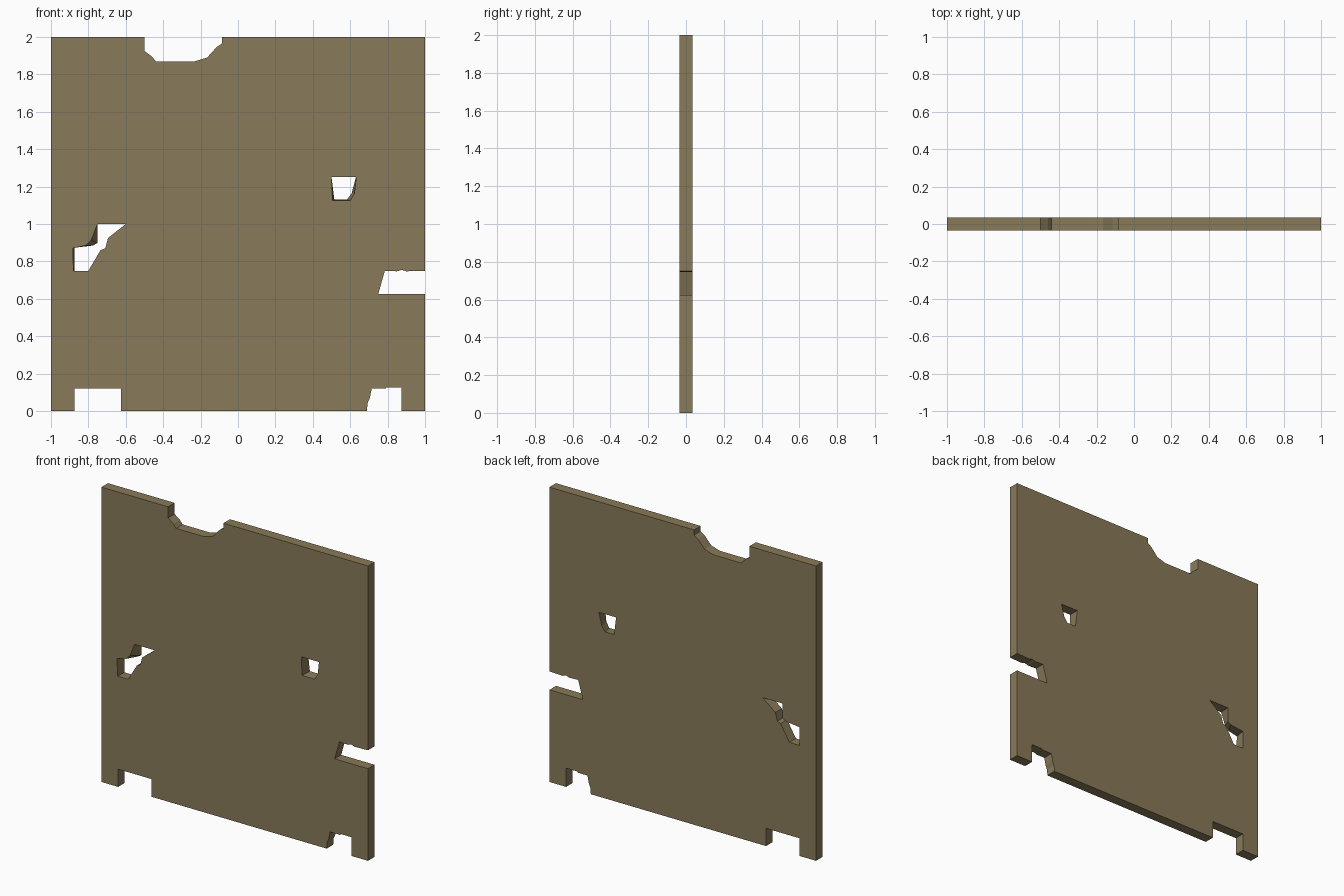
import bpy, bmesh

if "Cube" in bpy.data.objects:
    bpy.data.objects.remove(bpy.data.objects["Cube"])

HALF = 0.035  # half the panel thickness

mat = bpy.data.materials.new("khaki_brown")
mat.diffuse_color = (0.25, 0.195, 0.1, 1)
mat.use_nodes = True
mat.node_tree.nodes["Principled BSDF"].inputs["Base Color"].default_value = mat.diffuse_color

# outer outline (x, z) with the broken notches along the edges
outline = [(-1, 0), (-.875, 0), (-.875, .12), (-.625, .12), (-.625, 0),
           (.69, 0), (.692, .04), (.705, .07), (.715, .12), (.79, .12), (.79, .127), (.875, .127), (.875, 0),
           (1, 0), (1, .625), (.75, .625), (.785, .75), (.85, .747), (.875, .755), (.9, .747), (1, .75),
           (1, 2), (-.085, 2), (-.085, 1.965), (-.115, 1.945), (-.165, 1.89), (-.23, 1.87),
           (-.44, 1.87), (-.46, 1.895), (-.5, 1.925), (-.5, 2), (-1, 2)]

# broken holes: front rim and slightly smaller back rim
left_front = [(-.88, .75), (-.8, .75), (-.735, .86), (-.71, .87), (-.695, .925), (-.6, 1),
              (-.752, 1), (-.785, .915), (-.815, .885), (-.883, .87)]
left_back = [(-.875, .75), (-.8, .75), (-.735, .86), (-.71, .87), (-.695, .925), (-.6, 1),
             (-.75, 1), (-.75, .9), (-.775, .885), (-.875, .873)]
right_front = [(.5, 1.25), (.505, 1.125), (.6, 1.125), (.622, 1.16), (.632, 1.25)]
right_back = [(.5, 1.25), (.515, 1.13), (.582, 1.13), (.608, 1.165), (.63, 1.25)]

bm = bmesh.new()


def add_rim(points, y):
    verts = [bm.verts.new((x, y, z)) for x, z in points]
    edges = [bm.edges.new((verts[i - 1], verts[i])) for i in range(len(verts))]
    return verts, edges


front_edges, back_edges, walls = [], [], []
for front, back in ((outline, outline), (left_front, left_back), (right_front, right_back)):
    fv, fe = add_rim(front, -HALF)
    bv, be = add_rim(back, HALF)
    front_edges += fe
    back_edges += be
    walls.append((fv, bv))

# front and back faces, with the holes left open
bmesh.ops.triangle_fill(bm, edges=front_edges, use_beauty=True, normal=(0, -1, 0))
bmesh.ops.triangle_fill(bm, edges=back_edges, use_beauty=True, normal=(0, 1, 0))

# edge walls joining front and back
for fv, bv in walls:
    for i in range(len(fv)):
        bm.faces.new((fv[i - 1], fv[i], bv[i], bv[i - 1]))
bmesh.ops.recalc_face_normals(bm, faces=bm.faces)

mesh = bpy.data.meshes.new("damaged_wall_panel")
bm.to_mesh(mesh)
bm.free()
mesh.materials.append(mat)
panel = bpy.data.objects.new("damaged_wall_panel", mesh)
bpy.context.collection.objects.link(panel)
